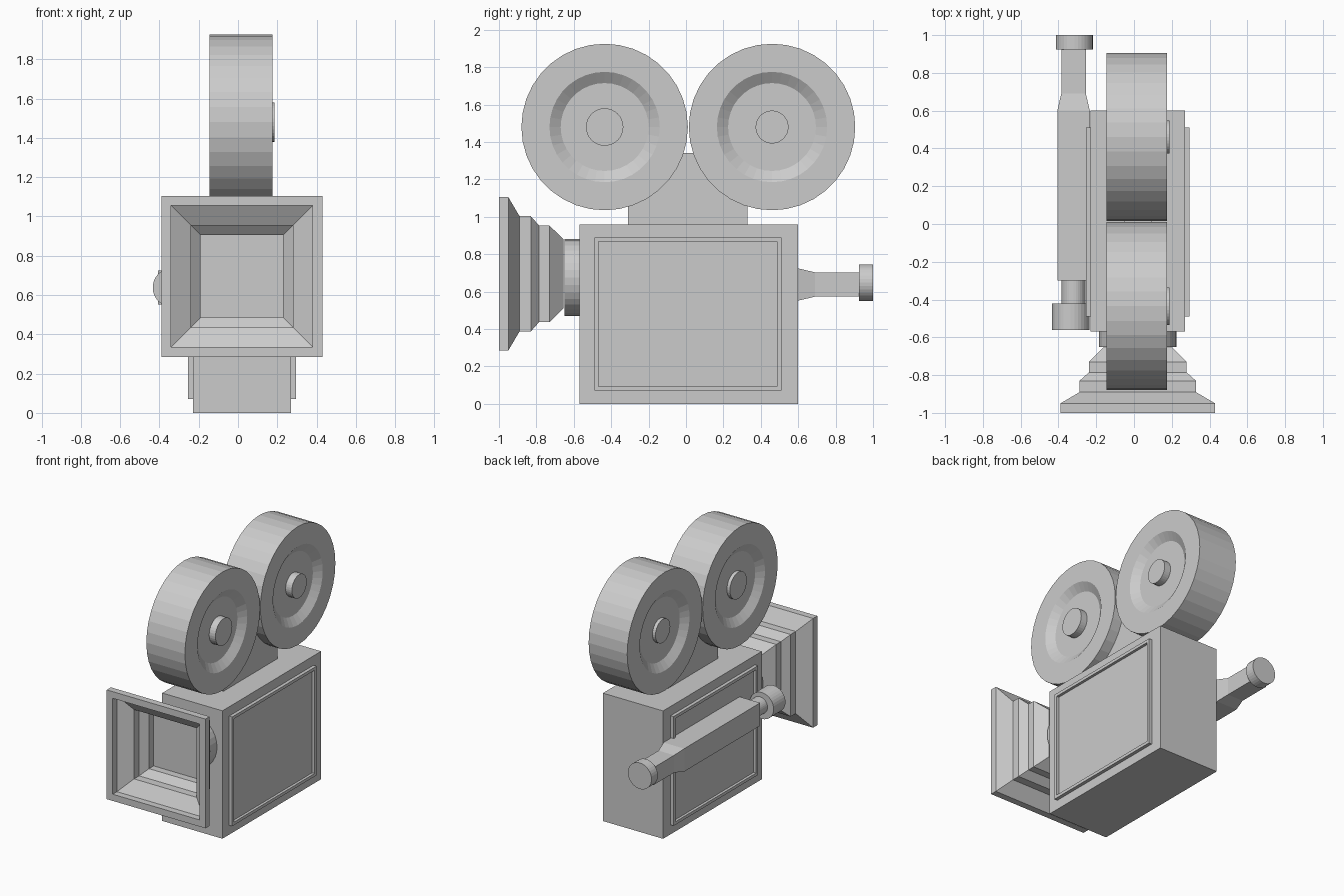
import bpy, bmesh, math

old = bpy.data.objects.get("Cube")
if old:
    bpy.data.objects.remove(old, do_unlink=True)

grey = bpy.data.materials.new("plain_grey")
grey.use_nodes = True
COLOUR = (0.6, 0.6, 0.6, 1)
grey.diffuse_color = COLOUR
grey.node_tree.nodes["Principled BSDF"].inputs["Base Color"].default_value = COLOUR


def finish(name, bm):
    bmesh.ops.recalc_face_normals(bm, faces=bm.faces)
    mesh = bpy.data.meshes.new(name)
    bm.to_mesh(mesh)
    bm.free()
    mesh.materials.append(grey)
    obj = bpy.data.objects.new(name, mesh)
    bpy.context.collection.objects.link(obj)
    return obj


def box(name, x, y, z):
    """Box from its (low, high) range on each axis."""
    bm = bmesh.new()
    bmesh.ops.create_cube(bm, size=1)
    for v in bm.verts:
        v.co = [lo + (c + 0.5) * (hi - lo) for c, (lo, hi) in zip(v.co, (x, y, z))]
    return finish(name, bm)


def turned(name, axis, centre, profile, sides=32):
    """Sweep (position, radius) pairs around the x or y axis, capped at both ends.
    With four sides the radius is the half width of a square."""
    square = sides == 4
    scale, start = (math.sqrt(2), math.pi / 4) if square else (1, 0)
    bm = bmesh.new()
    rings = []
    for pos, r in profile:
        ring = []
        for i in range(sides):
            a = start + math.tau * i / sides
            u = centre[0] + r * scale * math.cos(a)
            w = centre[1] + r * scale * math.sin(a)
            ring.append(bm.verts.new((pos, u, w) if axis == "x" else (u, pos, w)))
        rings.append(ring)
    for a, b in zip(rings, rings[1:]):
        for i in range(sides):
            j = (i + 1) % sides
            bm.faces.new((a[i], a[j], b[j], b[i]))
    bm.faces.new(rings[0])
    bm.faces.new(rings[-1])
    return finish(name, bm)


def side_panel(name, x_in, x_out, depth):
    """Raised side panel with a sunken centre."""
    panel = box(name, sorted((x_in, x_out)), (-0.49, 0.51), (0.07, 0.89))
    bm = bmesh.new()
    bm.from_mesh(panel.data)
    bm.normal_update()
    sign = 1 if x_out > x_in else -1
    face = [f for f in bm.faces if f.normal.x * sign > 0.9]
    bmesh.ops.inset_region(bm, faces=face, thickness=0.032)
    bmesh.ops.inset_region(bm, faces=face, thickness=0, depth=0)
    for v in face[0].verts:
        v.co.x -= sign * depth
    bm.to_mesh(panel.data)
    bm.free()


# Camera body, side panels and reel support
box("body", (-0.23, 0.27), (-0.57, 0.6), (0, 0.96))
side_panel("left_panel", 0.26, 0.295, 0.02)
side_panel("right_panel", -0.22, -0.255, 0.02)
box("reel_support", (-0.05, 0.095), (-0.31, 0.33), (0.95, 1.34))

# Film reels with dished faces and hubs
for label, y, hub in (("front", -0.435, 0.1), ("rear", 0.46, 0.088)):
    turned(label + "_reel", "x", (y, 1.48),
           [(-0.105, 0.235), (-0.145, 0.295), (-0.145, 0.445),
            (0.175, 0.445), (0.175, 0.295), (0.135, 0.235)], 36)
    turned(label + "_hub", "x", (y, 1.48), [(-0.13, hub), (0.187, hub)])

# Lens barrel and stepped square hood, hollow at the front
turned("lens_barrel", "y", (0.02, 0.675), [(-0.65, 0.205), (-0.56, 0.205)])
turned("lens_hood", "y", (0.02, 0.695),
       [(-0.655, 0.185), (-0.73, 0.258), (-0.785, 0.258), (-0.83, 0.308),
        (-0.89, 0.308), (-0.95, 0.41), (-1, 0.41), (-1, 0.36), (-0.95, 0.36),
        (-0.89, 0.26), (-0.83, 0.26), (-0.785, 0.21), (-0.73, 0.21)], 4)

# Viewfinder along the right side
turned("viewfinder", "y", (-0.32, 0.638),
       [(-0.3, 0.086), (0.6, 0.086), (0.69, 0.065), (0.94, 0.065)], 4)
turned("viewfinder_neck", "y", (-0.32, 0.638), [(-0.43, 0.063), (-0.29, 0.063)])
turned("viewfinder_lens", "y", (-0.335, 0.638), [(-0.56, 0.099), (-0.42, 0.099)])
turned("eyepiece", "y", (-0.316, 0.648), [(0.925, 0.098), (1, 0.098)])
